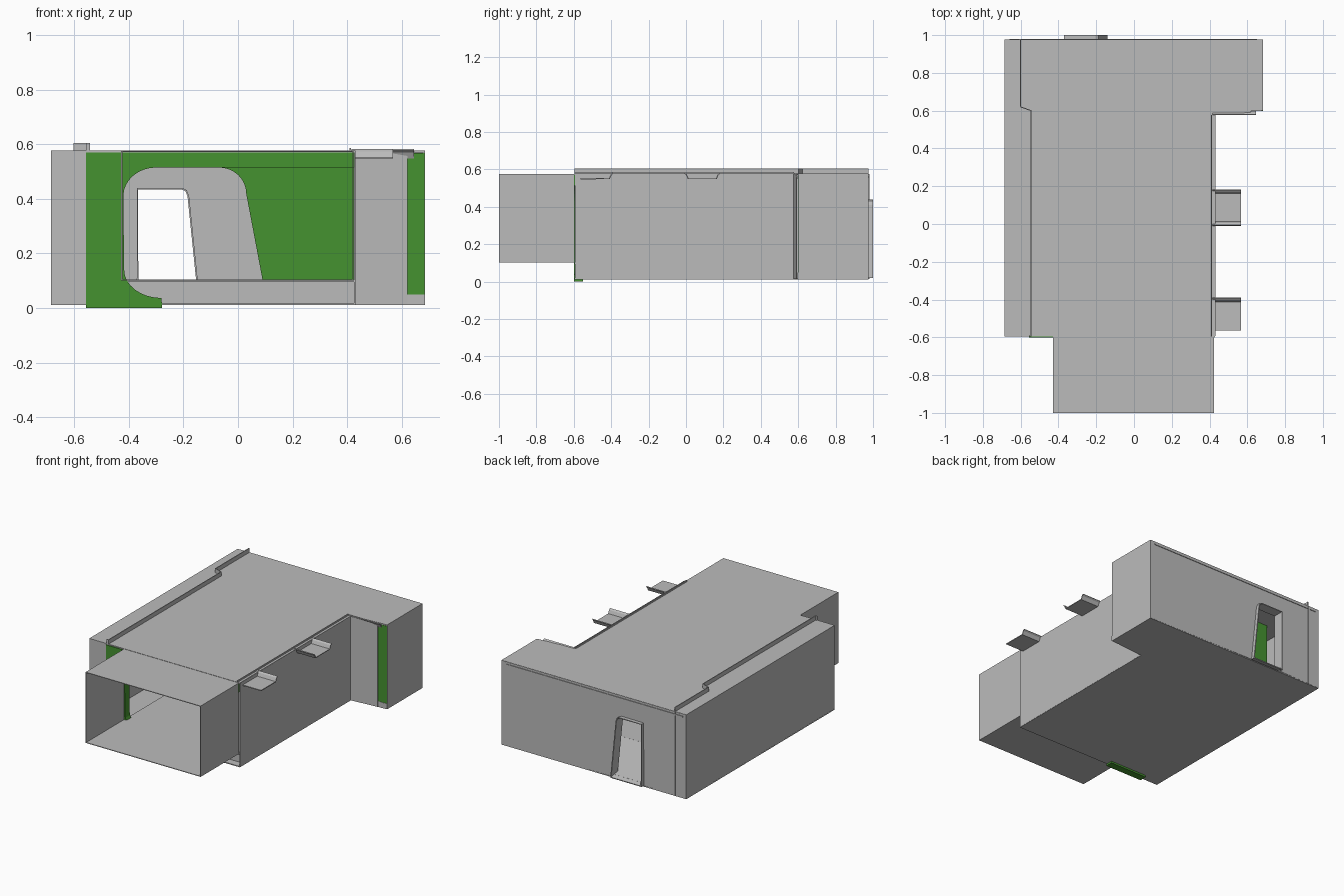
import bpy, bmesh, math

if "Cube" in bpy.data.objects:
    bpy.data.objects.remove(bpy.data.objects["Cube"])


def material(name, rgb):
    m = bpy.data.materials.new(name)
    m.diffuse_color = (*rgb, 1)
    m.use_nodes = True
    m.node_tree.nodes["Principled BSDF"].inputs["Base Color"].default_value = m.diffuse_color
    return m


GREY = material("wall grey", (0.5, 0.5, 0.5))
GREEN = material("frame green", (0.06, 0.29, 0.03))


def place(axis, p, d):
    """Put a 2D profile point at depth d along the given axis."""
    if axis == "x":
        return (d, p[0], p[1])
    if axis == "y":
        return (p[0], d, p[1])
    return (p[0], p[1], d)


def finish(name, bm, mat):
    bmesh.ops.recalc_face_normals(bm, faces=bm.faces)
    me = bpy.data.meshes.new(name)
    bm.to_mesh(me)
    bm.free()
    me.materials.append(mat)
    ob = bpy.data.objects.new(name, me)
    bpy.context.collection.objects.link(ob)
    return ob


def prism(name, axis, pts, a, b, mat=GREY):
    """Closed solid made by extruding a profile."""
    bm = bmesh.new()
    lo = [bm.verts.new(place(axis, p, a)) for p in pts]
    hi = [bm.verts.new(place(axis, p, b)) for p in pts]
    n = len(pts)
    caps = [bm.faces.new(lo), bm.faces.new(hi)]
    for i in range(n):
        j = (i + 1) % n
        bm.faces.new((lo[i], lo[j], hi[j], hi[i]))
    bmesh.ops.recalc_face_normals(bm, faces=bm.faces)
    bmesh.ops.triangulate(bm, faces=caps)
    return finish(name, bm, mat)


def sheet(name, axis, pts, a, b, t=0.006, closed=False):
    """Thin folded sheet following a path, extruded along an axis."""
    bm = bmesh.new()
    lo = [bm.verts.new(place(axis, p, a)) for p in pts]
    hi = [bm.verts.new(place(axis, p, b)) for p in pts]
    n = len(pts)
    for i in range(n if closed else n - 1):
        j = (i + 1) % n
        bm.faces.new((lo[i], lo[j], hi[j], hi[i]))
    ob = finish(name, bm, GREY)
    mod = ob.modifiers.new("thickness", "SOLIDIFY")
    mod.thickness = t
    mod.offset = 0
    return ob


def box(name, x0, x1, y0, y1, z0, z1, mat=GREY):
    return prism(name, "z", [(x0, y0), (x1, y0), (x1, y1), (x0, y1)], z0, z1, mat)


def arc(cx, cy, rx, ry, a0, a1, n=8):
    angles = [math.radians(a0 + (a1 - a0) * i / n) for i in range(n + 1)]
    return [(cx + rx * math.cos(a), cy + ry * math.sin(a)) for a in angles]


# Main hall: roof, floor and outer walls around an L-shaped plan
plan = [(-0.685, -0.595), (0.43, -0.595), (0.43, 0.58), (0.62, 0.597),
        (0.684, 0.6), (0.684, 0.975), (-0.685, 0.975)]
prism("roof", "z", plan, 0.569, 0.577)
prism("ground_slab", "z", plan, 0.012, 0.018)
sheet("right_wall", "z", [(0.428, -0.593), (0.428, 0.578), (0.62, 0.595)], 0.014, 0.575)
sheet("side_room_wall", "z", [(0.681, 0.602), (0.681, 0.975)], 0.014, 0.575)
sheet("left_wall", "z", [(-0.682, 0.975), (-0.682, -0.592), (-0.557, -0.592)], 0.014, 0.575)
box("side_room_sill", 0.61, 0.684, 0.597, 0.604, 0.014, 0.05)

# Back wall wraps round the doorway, which reaches the ground
door = [(-0.368, 0.02), (-0.368, 0.437), (-0.205, 0.437), (-0.19, 0.43),
        (-0.182, 0.41), (-0.142, 0.02)]
back = [(-0.685, 0.014), (-0.685, 0.575), (0.684, 0.575), (0.684, 0.014)]
prism("back_wall", "y", back + door[::-1], 0.969, 0.976)
sheet("door_sleeve", "y", door, 0.93, 1.0)
box("back_wall_lip", -0.66, 0.65, 0.975, 0.98, 0.553, 0.562)
box("back_wall_seam", -0.606, -0.6, 0.975, 0.98, 0.014, 0.575)

# Entrance tunnel, open at both ends
sheet("entrance_tunnel", "y",
      [(-0.426, 0.103), (-0.426, 0.573), (0.421, 0.573), (0.421, 0.103)],
      -1.0, -0.595, closed=True)

# Raised inner floor, its front riser and the ramp to the back door
box("inner_floor", -0.426, 0.426, -0.597, 0.62, 0.095, 0.103)
box("floor_riser", -0.45, 0.428, -0.545, -0.538, 0.014, 0.1)
sheet("door_ramp", "x", [(0.62, 0.1), (0.97, 0.03)], -0.43, 0.1)
sheet("door_step", "x", [(0.96, 0.032), (1.0, 0.022)], -0.368, -0.144)

# Green front frame: hook shape with rounded inside corners
upper_left = arc(-0.3, 0.41, 0.12, 0.105, 90, 180)
front = ([(-0.557, 0), (-0.557, 0.57), (0.426, 0.57), (0.426, 0.515)] + upper_left
         + arc(-0.28, 0.14, 0.137, 0.103, 180, 270) + [(-0.278, 0)])
prism("front_frame", "y", front, -0.6, -0.55, GREEN)

# Green inner frame: opening with a slanted right side
inner = ([(-0.557, 0.05), (-0.557, 0.568), (0.683, 0.568), (0.683, 0.05), (0.1, 0.05)]
         + arc(-0.07, 0.42, 0.1, 0.095, 0, 90) + upper_left + [(-0.42, 0.05)])
prism("inner_frame", "y", inner, 0.599, 0.63, GREEN)

# Roof ridges
sheet("left_ridge", "z", [(-0.545, -0.595), (-0.545, 0.6), (-0.6, 0.62), (-0.6, 0.975)],
      0.57, 0.605)
sheet("front_ridge_return", "z", [(-0.557, -0.592), (-0.545, -0.592)], 0.56, 0.605)
sheet("right_ridge", "z", [(0.411, -0.595), (0.411, 0.578)], 0.57, 0.587)

# Trays along the right edge, with upturned sides
rim = [(0.0, 0.55), (0.01, 0.572), (0.02, 0.58)]
def tray(name, y0, y1, x1, both):
    path = [(y1 + y, z) for y, z in rim]
    start = [(y0 - y, z) for y, z in rim[::-1]] if both else [(y0, 0.55)]
    sheet(name, "x", start + path, 0.415, x1)


tray("front_tray", -0.565, -0.41, 0.567, False)
tray("middle_tray", 0.012, 0.162, 0.567, True)
sheet("back_tray", "x", [(0.578, 0.58), (0.588, 0.572), (0.599, 0.55)], 0.415, 0.645)
